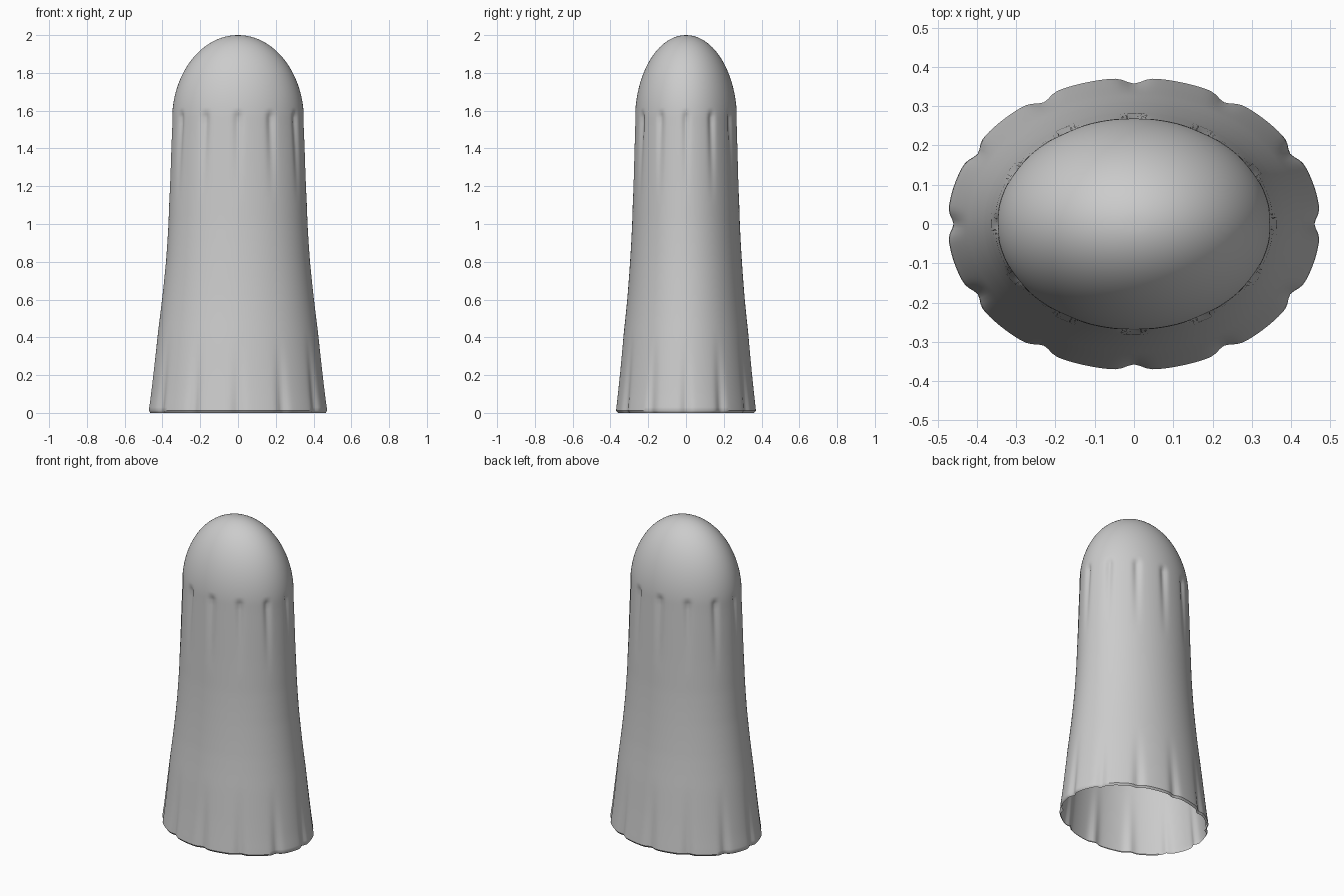
import bpy, bmesh, math

if "Cube" in bpy.data.objects:
    bpy.data.objects.remove(bpy.data.objects["Cube"])

SEG = 192      # steps round the shell
FOLDS = 12     # creases round the shell

# side profile: height, half width in x, half width in y
PROFILE = [(0.0, 0.468, 0.363), (0.012, 0.475, 0.373), (0.03, 0.473, 0.371),
           (0.1, 0.463, 0.363), (0.2, 0.451, 0.352), (0.3, 0.439, 0.342),
           (0.4, 0.427, 0.332), (0.5, 0.414, 0.321), (0.6, 0.402, 0.311),
           (0.7, 0.391, 0.303), (0.8, 0.381, 0.296), (0.9, 0.374, 0.290),
           (1.0, 0.368, 0.285), (1.2, 0.361, 0.279), (1.4, 0.355, 0.274),
           (1.55, 0.349, 0.270)]
DOME_Z, DOME_H = PROFILE[-1][0], 2.0 - PROFILE[-1][0]


def radii(z):
    """Half widths of the shell at height z."""
    if z >= DOME_Z:
        k = math.sqrt(max(0.0, 1 - ((z - DOME_Z) / DOME_H) ** 2))
        return PROFILE[-1][1] * k, PROFILE[-1][2] * k
    for (z0, a0, b0), (z1, a1, b1) in zip(PROFILE, PROFILE[1:]):
        if z <= z1:
            t = (z - z0) / (z1 - z0)
            return a0 + (a1 - a0) * t, b0 + (b1 - b0) * t


def crease(z, ang):
    """Depth of the pressed folds below the dome and above the hem."""
    step = 2 * math.pi / FOLDS
    d = abs((ang + step / 2) % step - step / 2)
    top = 0.0
    if 1.1 < z < 1.6:
        top = 0.015 * min(1, (1.6 - z) / 0.03) * ((z - 1.1) / 0.5) ** 1.3
    low = 0.016 * max(0, 1 - z / 0.45) ** 1.5
    return (top + low) * math.exp(-(d / math.radians(3.5)) ** 2)


# heights: hem, body, then dome
heights = [0.0, 0.006, 0.012, 0.03] + [0.06 + i * 0.03 for i in range(50)]
heights += [DOME_Z + DOME_H * math.sin(math.radians(a)) for a in
            [1.6 + i * 2.4 for i in range(37)]]
heights = sorted(h for h in heights if h < 1.9995)

bm = bmesh.new()
rings = []
for z in heights:
    a, b = radii(z)
    ring = []
    for i in range(SEG):
        t = 2 * math.pi * i / SEG
        c = crease(z, t)
        ring.append(bm.verts.new(((a - c) * math.cos(t), (b - c) * math.sin(t), z)))
    rings.append(ring)
for r0, r1 in zip(rings, rings[1:]):
    for i in range(SEG):
        j = (i + 1) % SEG
        bm.faces.new((r0[i], r0[j], r1[j], r1[i]))
tip = bm.verts.new((0, 0, 2.0))
for i in range(SEG):
    bm.faces.new((rings[-1][i], rings[-1][(i + 1) % SEG], tip))

mesh = bpy.data.meshes.new("domed_cover")
bm.to_mesh(mesh)
bm.free()
cover = bpy.data.objects.new("domed_cover", mesh)
bpy.context.collection.objects.link(cover)

# one plain grey
grey = bpy.data.materials.new("plain grey")
grey.diffuse_color = (0.6, 0.6, 0.6, 1)
grey.use_nodes = True
grey.node_tree.nodes["Principled BSDF"].inputs["Base Color"].default_value = grey.diffuse_color
mesh.materials.append(grey)

bpy.context.view_layer.objects.active = cover
cover.select_set(True)
bpy.ops.object.shade_smooth_by_angle(angle=math.radians(40))
